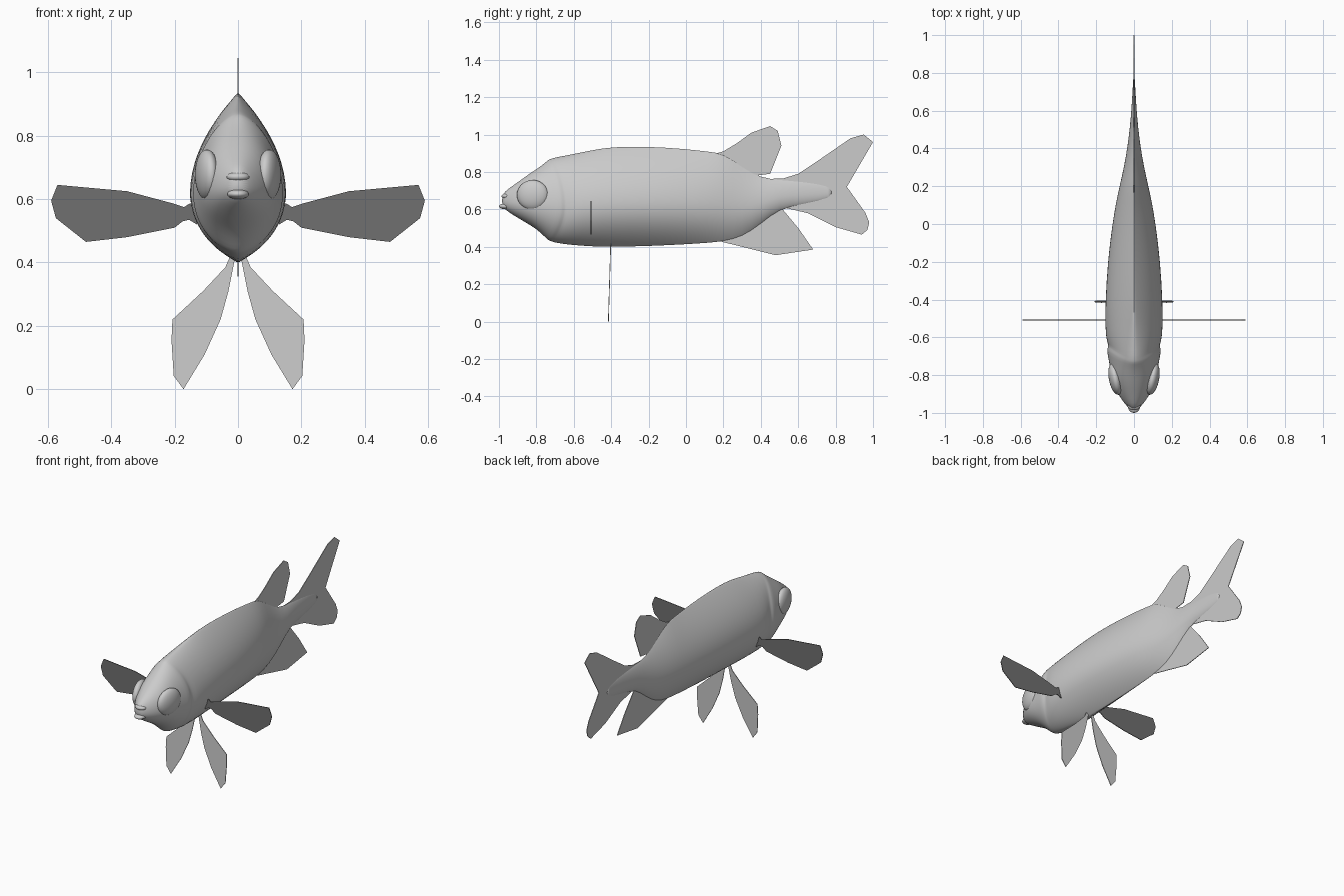
import bpy, bmesh, math
from mathutils import Matrix, Vector

cube = bpy.data.objects.get("Cube")
if cube:
    bpy.data.objects.remove(cube, do_unlink=True)


def material(name, value):
    m = bpy.data.materials.new(name)
    m.use_nodes = True
    colour = (value, value, value, 1)
    m.diffuse_color = colour
    m.node_tree.nodes["Principled BSDF"].inputs["Base Color"].default_value = colour
    return m


grey = material("light grey", 0.6)
dark = material("dark grey", 0.16)


def finish(name, bm, mat, smooth=0):
    bmesh.ops.recalc_face_normals(bm, faces=bm.faces[:])
    mesh = bpy.data.meshes.new(name)
    bm.to_mesh(mesh)
    bm.free()
    mesh.materials.append(mat)
    ob = bpy.data.objects.new(name, mesh)
    bpy.context.collection.objects.link(ob)
    if smooth:
        bpy.ops.object.select_all(action='DESELECT')
        ob.select_set(True)
        bpy.context.view_layer.objects.active = ob
        bpy.ops.object.shade_smooth_by_angle(angle=math.radians(smooth))
    return ob


def fin(name, outline, place, mat=grey, half=0.002):
    """Thin plate from a 2D outline; place(a, b, t) gives the 3D point."""
    bm = bmesh.new()
    sides = [[bm.verts.new(place(a, b, t)) for a, b in outline] for t in (-half, half)]
    for side in sides:
        bm.faces.new(side)
    n = len(outline)
    for i in range(n):
        j = (i + 1) % n
        bm.faces.new((sides[0][i], sides[0][j], sides[1][j], sides[1][i]))
    return finish(name, bm, mat)


def ellipsoid(name, centre, radii, turn=0):
    bm = bmesh.new()
    bmesh.ops.create_uvsphere(bm, u_segments=24, v_segments=14, radius=1)
    bm.transform(Matrix.Translation(Vector(centre)) @ Matrix.Rotation(turn, 4, 'Z')
                 @ Matrix.Diagonal((*radii, 1)))
    return finish(name, bm, grey, 60)


# Body stations: y, belly z, back z, half width, roundness (0.5 oval, 1 keeled)
stations = [
    (-0.985, .615, .68, .018, .5), (-.95, .585, .71, .052, .5),
    (-.9, .555, .745, .085, .5), (-.85, .525, .782, .108, .5),
    (-.8, .495, .815, .122, .52), (-.72, .452, .848, .134, .55),
    (-.665, .432, .868, .146, .6), (-.65, .428, .872, .137, .6),
    (-.635, .422, .878, .138, .62), (-.6, .41, .89, .15, .68),
    (-.5, .4, .918, .154, .85), (-.4, .398, .936, .152, .95),
    (-.2, .402, .938, .141, 1), (0, .412, .924, .116, 1),
    (.12, .42, .91, .095, 1), (.2, .428, .9, .077, 1), (.3, .45, .83, .054, 1),
    (.4, .52, .766, .036, .9), (.5, .605, .76, .023, .8),
    (.62, .625, .75, .012, .8), (.8, .66, .73, .003, .8),
]
around = 32
bm = bmesh.new()
rings = []
for y, low, high, width, power in stations:
    mid = low + (high - low) * 0.43
    # Gill cover edge sweeps forward towards the throat and nape
    bend = 0.07 if -0.7 < y < -0.62 else 0.035 if -0.75 < y < -0.55 else 0
    ring = []
    for k in range(around):
        angle = 2 * math.pi * k / around
        v = math.cos(angle)
        bulge = max(0, 1 - abs(v) ** (1.85 if v > 0 else 2.15)) ** power
        z = mid + v * (high - mid if v > 0 else mid - low)
        ring.append(bm.verts.new((math.copysign(width * bulge, math.sin(angle)),
                                  y - bend * v * v, z)))
    rings.append(ring)
for a, b in zip(rings, rings[1:]):
    for k in range(around):
        j = (k + 1) % around
        bm.faces.new((a[k], a[j], b[j], b[k]))
bm.faces.new(rings[0])
bm.faces.new(rings[-1])
body = finish("body", bm, grey, 60)
body.modifiers.new("smooth", 'SUBSURF').levels = 1

# Lips with a small gap between them
ellipsoid("upper_lip", (0, -.958, .67), (.036, .028, .016))
ellipsoid("lower_lip", (0, -.96, .616), (.034, .04, .016))

# Median fins, outlined in y and z
median = lambda y, z, t: (t, y, z)
fin("dorsal_fin", [(.1, .88), (.2, .91), (.27, .952), (.35, 1.01), (.45, 1.045),
                   (.49, 1.02), (.51, .94), (.45, .79), (.33, .775), (.2, .76)], median)
fin("anal_fin", [(.12, .45), (.2, .424), (.3, .4), (.48, .355), (.68, .385),
                 (.6, .5), (.5, .62), (.35, .62)], median)
fin("tail_fin", [(.4, .74), (.42, .762), (.52, .765), (.6, .79), (.72, .87), (.88, .98),
                 (.95, 1.0), (1.0, .96), (.86, .72), (.96, .58), (.98, .53),
                 (.97, .49), (.94, .465), (.8, .505), (.72, .545), (.65, .58),
                 (.55, .603), (.48, .622)], median)

# Paired eyes and fins, outlined in x and z
pectoral = [(.13, .59), (.155, .585), (.17, .575), (.2, .585), (.35, .625), (.57, .645),
            (.59, .595), (.575, .54), (.48, .465), (.35, .48), (.2, .51),
            (.175, .53), (.155, .535), (.13, .52)]
pelvic = [(.008, .42), (.03, .31), (.055, .22), (.105, .11), (.172, 0), (.203, .042),
          (.21, .155), (.207, .22), (.11, .31), (.04, .385), (.025, .42)]
for side, s in (("left", 1), ("right", -1)):
    ellipsoid(side + "_eye", (s * .098, -.82, .677), (.035, .086, .08), s * -.2)
    fin(side + "_pectoral_fin", pectoral, lambda x, z, t: (s * x, -.508 + t, z), dark)
    fin(side + "_pelvic_fin", pelvic,
        lambda x, z, t: (s * x, -.415 + .03 * z + t, z))
